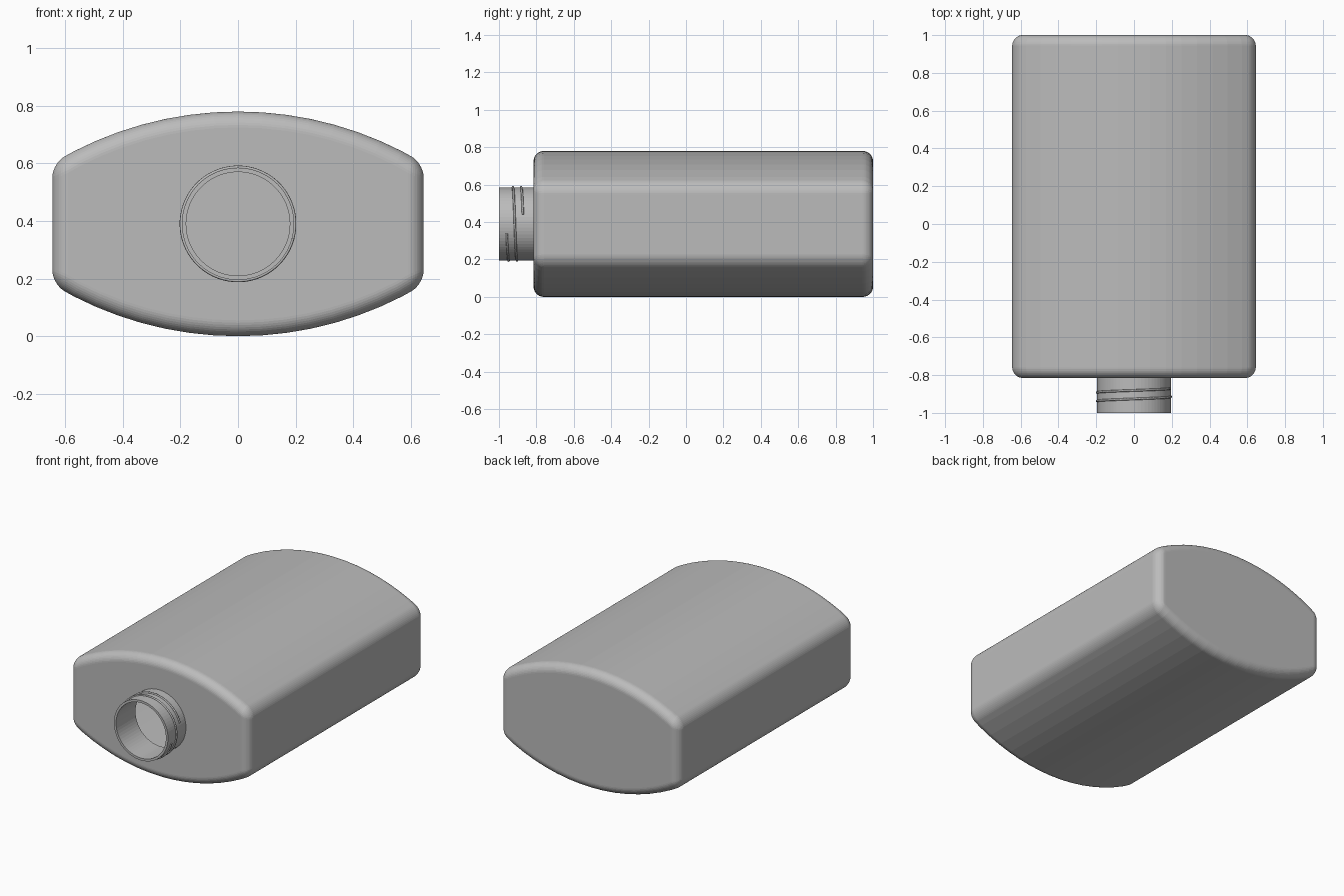
import bpy, bmesh, math
from mathutils import Matrix

cube = bpy.data.objects.get("Cube")
if cube:
    bpy.data.objects.remove(cube, do_unlink=True)

MID = 0.39          # height of the bottle axis
HALF_W = 0.645      # half width of the body
SIDE = 0.21         # half height of the flat sides
CROWN = 0.39        # half height at the middle
BACK, SHOULDER, RIM = 1.0, -0.815, -1.0
WALL = 0.015
NECK_R = 0.195

grey = bpy.data.materials.new("plain grey")
grey.use_nodes = True
colour = (0.5, 0.5, 0.5, 1)
grey.diffuse_color = colour
grey.node_tree.nodes["Principled BSDF"].inputs["Base Color"].default_value = colour


def make_object(name, bm):
    bmesh.ops.recalc_face_normals(bm, faces=bm.faces)
    mesh = bpy.data.meshes.new(name)
    bm.to_mesh(mesh)
    bm.free()
    mesh.materials.append(grey)
    obj = bpy.data.objects.new(name, mesh)
    bpy.context.collection.objects.link(obj)
    return obj


def apply_modifier(obj, kind, **settings):
    mod = obj.modifiers.new(kind.title(), kind)
    for key, value in settings.items():
        setattr(mod, key, value)
    bpy.context.view_layer.objects.active = obj
    bpy.ops.object.modifier_apply(modifier=mod.name)


def rounded_body(name, inset, round_size):
    """Barrel-shaped profile extruded along y, with rounded edges."""
    w, side, crown = HALF_W - inset, SIDE - inset, CROWN - inset
    rise = crown - side
    radius = (w * w + rise * rise) / (2 * rise)
    sweep = math.asin(w / radius)
    steps = 16
    upper = []
    for i in range(steps + 1):
        a = sweep * (1 - 2 * i / steps)
        upper.append((radius * math.sin(a), crown - radius + radius * math.cos(a)))
    profile = upper + [(-x, -z) for x, z in upper]
    bm = bmesh.new()
    face = bm.faces.new([bm.verts.new((x, SHOULDER + inset, MID + z)) for x, z in profile])
    moved = bmesh.ops.extrude_face_region(bm, geom=[face])["geom"]
    bmesh.ops.translate(bm, vec=(0, BACK - SHOULDER - 2 * inset, 0),
                        verts=[v for v in moved if isinstance(v, bmesh.types.BMVert)])
    obj = make_object(name, bm)
    apply_modifier(obj, "BEVEL", width=round_size, segments=10, limit_method="ANGLE",
                   angle_limit=math.radians(30), use_clamp_overlap=False)
    return obj


def tube(name, radius, y0, y1):
    """Solid cylinder along y."""
    bm = bmesh.new()
    place = Matrix.Translation((0, (y0 + y1) / 2, MID)) @ Matrix.Rotation(math.pi / 2, 4, "X")
    bmesh.ops.create_cone(bm, cap_ends=True, segments=64, radius1=radius,
                          radius2=radius, depth=abs(y1 - y0), matrix=place)
    return make_object(name, bm)


# Hollow bottle: body plus neck, minus the cavity and the bore
bottle = rounded_body("bottle_body", 0, 0.055)
neck = tube("neck_helper", NECK_R, RIM, SHOULDER + WALL / 2)
cavity = rounded_body("cavity_cutter", WALL, 0.045)
bore = tube("bore_cutter", NECK_R - WALL, RIM - 0.05, SHOULDER + 0.05)
for part, operation in ((neck, "UNION"), (cavity, "DIFFERENCE"), (bore, "DIFFERENCE")):
    apply_modifier(bottle, "BOOLEAN", object=part, operation=operation, solver="EXACT")
    bpy.data.objects.remove(part, do_unlink=True)

# Thin screw thread wound around the neck
curve = bpy.data.curves.new("neck_thread", "CURVE")
curve.dimensions = "3D"
curve.bevel_depth = 0.006
curve.bevel_resolution = 1
curve.use_fill_caps = True
spline = curve.splines.new("POLY")
count = 124
spline.points.add(count - 1)
pitch = 0.045
for i, point in enumerate(spline.points):
    a = math.radians(-345 + 690 * i / (count - 1))
    y = -0.915 - pitch * a / math.tau
    r = NECK_R + 0.002
    point.co = (r * math.cos(a), y, MID + r * math.sin(a), 1)
curve.materials.append(grey)
thread = bpy.data.objects.new("neck_thread", curve)
bpy.context.collection.objects.link(thread)
